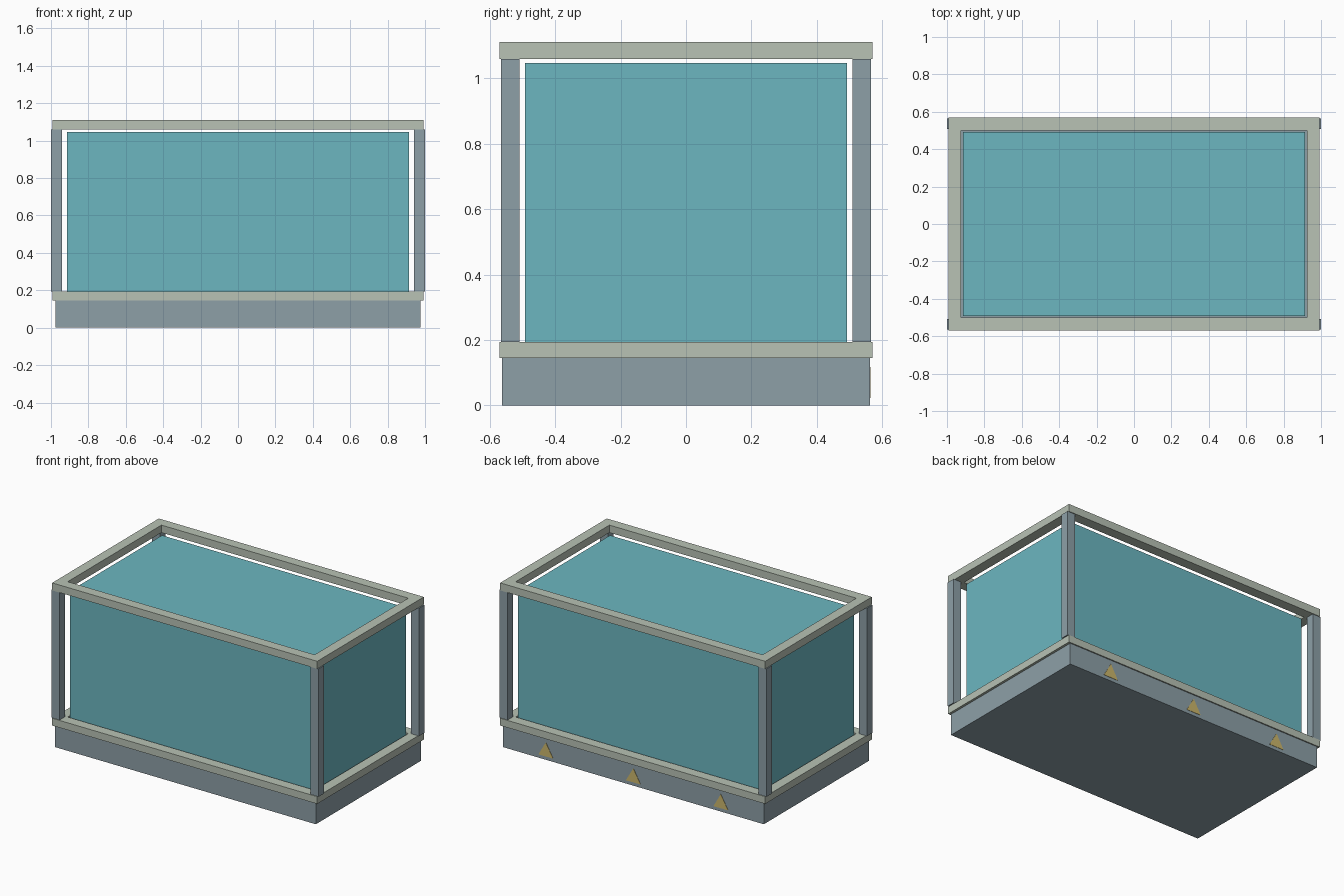
import bpy, bmesh

if "Cube" in bpy.data.objects:
    bpy.data.objects.remove(bpy.data.objects["Cube"])


def material(name, rgb):
    m = bpy.data.materials.new(name)
    m.diffuse_color = (*rgb, 1)
    m.use_nodes = True
    m.node_tree.nodes["Principled BSDF"].inputs["Base Color"].default_value = m.diffuse_color
    return m


SLATE = material("slate", (0.27, 0.35, 0.39))
TRIM = material("pale_trim", (0.48, 0.54, 0.46))
GLASS = material("teal_glass", (0.15, 0.47, 0.53))
YELLOW = material("warning_yellow", (0.60, 0.47, 0.15))


def finish(name, bm, mat):
    bmesh.ops.recalc_face_normals(bm, faces=bm.faces)
    me = bpy.data.meshes.new(name)
    bm.to_mesh(me)
    bm.free()
    me.materials.append(mat)
    ob = bpy.data.objects.new(name, me)
    bpy.context.collection.objects.link(ob)
    return ob


def box(name, lo, hi, mat):
    bm = bmesh.new()
    bmesh.ops.create_cube(bm, size=1)
    for v in bm.verts:
        v.co = [(a + b) / 2 + c * (b - a) for a, b, c in zip(lo, hi, v.co)]
    return finish(name, bm, mat)


def ring(name, outer, inner, z0, z1, mat):
    """Rectangular frame with mitred corners."""
    bm = bmesh.new()
    loops = []
    for (hx, hy), z in ((outer, z0), (outer, z1), (inner, z1), (inner, z0)):
        loops.append([bm.verts.new((sx * hx, sy * hy, z))
                      for sx, sy in ((-1, -1), (1, -1), (1, 1), (-1, 1))])
    for k in range(4):
        a, b = loops[k], loops[(k + 1) % 4]
        for i in range(4):
            j = (i + 1) % 4
            bm.faces.new((a[i], a[j], b[j], b[i]))
    return finish(name, bm, mat)


# Plinth and enclosed glass block
box("base", (-0.976, -0.562, 0), (0.976, 0.562, 0.146), SLATE)
box("glass_case", (-0.913, -0.492, 0.146), (0.913, 0.492, 1.047), GLASS)

# Lower and upper rail frames
for name, z0, z1 in (("lower_frame", 0.145, 0.194), ("upper_frame", 1.059, 1.11)):
    ring(name, (0.992, 0.57), (0.924, 0.501), z0, z1, TRIM)

# Corner posts
for sx, xn in ((-1, "left"), (1, "right")):
    for sy, yn in ((-1, "front"), (1, "back")):
        xs = sorted((sx * 0.94, sx * 1.0))
        ys = sorted((sy * 0.509, sy * 0.565))
        box(f"{yn}_{xn}_post", (xs[0], ys[0], 0.194), (xs[1], ys[1], 1.059), SLATE)

# Warning triangles on the back of the plinth
for i, x in enumerate((-0.655, 0, 0.655)):
    bm = bmesh.new()
    verts = [bm.verts.new((x + dx, y, z)) for y in (0.561, 0.564)
             for dx, z in ((-0.055, 0.023), (0.055, 0.023), (0, 0.118))]
    bm.faces.new(verts[:3])
    bm.faces.new(verts[3:])
    for k in range(3):
        n = (k + 1) % 3
        bm.faces.new((verts[k], verts[n], verts[n + 3], verts[k + 3]))
    finish(f"warning_triangle_{i + 1}", bm, YELLOW)
